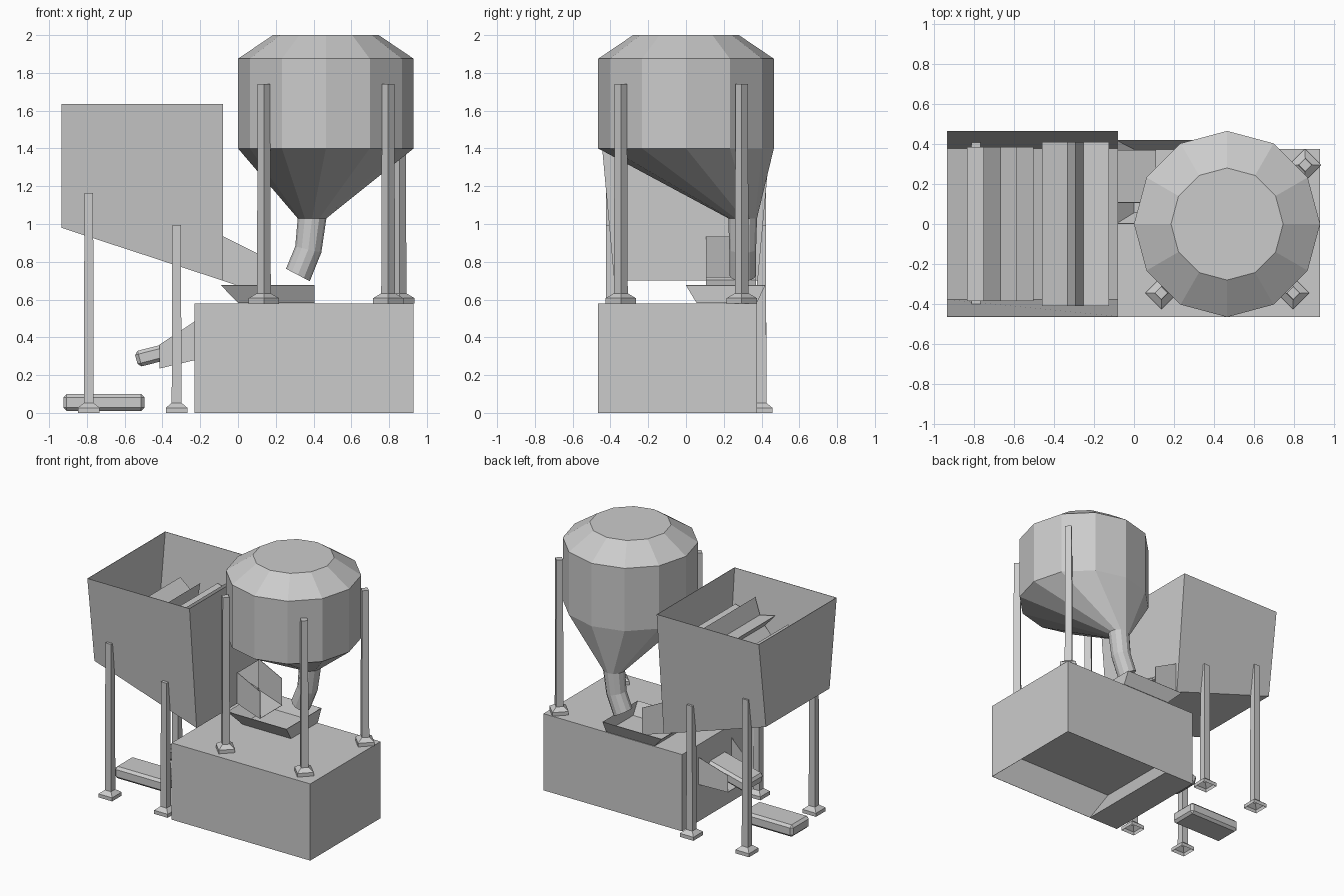
import bpy, bmesh, math
from mathutils import Vector, Matrix

cube = bpy.data.objects.get("Cube")
if cube:
    bpy.data.objects.remove(cube, do_unlink=True)

metal = bpy.data.materials.new("grey_metal")
metal.use_nodes = True
GREY = (0.6, 0.6, 0.6, 1)
metal.diffuse_color = GREY
metal.node_tree.nodes["Principled BSDF"].inputs["Base Color"].default_value = GREY


def finish(name, bm, thickness=0):
    bmesh.ops.recalc_face_normals(bm, faces=bm.faces)
    mesh = bpy.data.meshes.new(name)
    bm.to_mesh(mesh)
    bm.free()
    mesh.materials.append(metal)
    obj = bpy.data.objects.new(name, mesh)
    bpy.context.collection.objects.link(obj)
    if thickness:
        mod = obj.modifiers.new("sheet", "SOLIDIFY")
        mod.thickness = thickness
        mod.offset = -1
    return obj


def loft(name, rings, cap_start=True, cap_end=True, thickness=0):
    """Skin a list of point rings, with optional end caps."""
    bm = bmesh.new()
    loops = [[bm.verts.new(p) for p in ring] for ring in rings]
    for a, b in zip(loops, loops[1:]):
        n = len(a)
        for i in range(n):
            bm.faces.new((a[i], a[(i + 1) % n], b[(i + 1) % n], b[i]))
    if cap_start:
        bm.faces.new(loops[0][::-1])
    if cap_end:
        bm.faces.new(loops[-1])
    return finish(name, bm, thickness)


def circle(center, radius, tilt=0, sides=12):
    turn = Matrix.Rotation(tilt, 3, "Y")
    steps = [2 * math.pi * i / sides for i in range(sides)]
    return [Vector(center) + turn @ Vector((radius * math.cos(t), radius * math.sin(t), 0))
            for t in steps]


def rect(x0, x1, y0, y1, z0, z1=None):
    """Rectangle in plan; its height may differ between the x ends."""
    z1 = z0 if z1 is None else z1
    return [(x0, y0, z0), (x1, y0, z1), (x1, y1, z1), (x0, y1, z0)]


def trough(name, sections):
    """Open-topped sheet channel through (x, y0, y1, low, top) sections."""
    bm = bmesh.new()
    ends = [[bm.verts.new(p) for p in ((x, y0, top), (x, y0, low), (x, y1, low), (x, y1, top))]
            for x, y0, y1, low, top in sections]
    for i in range(3):
        bm.faces.new((ends[0][i], ends[0][i + 1], ends[1][i + 1], ends[1][i]))
    return finish(name, bm, 0.004)


def slab(name, size, center, tilt=0, bevel=0.018):
    """Box with chamfered edges."""
    bm = bmesh.new()
    bmesh.ops.create_cube(bm, size=1)
    bmesh.ops.scale(bm, vec=size, verts=bm.verts)
    if bevel:
        bmesh.ops.bevel(bm, geom=bm.edges[:], offset=bevel, segments=1, affect="EDGES")
    bm.transform(Matrix.Translation(center) @ Matrix.Rotation(tilt, 4, "Y"))
    return finish(name, bm)


def leg(name, x, y, base, top, angle=0):
    """Square post on a flared, hollow foot."""
    def square(half, z):
        r = half * math.sqrt(2)
        return [(x + r * math.cos(angle + math.pi / 4 + i * math.pi / 2),
                 y + r * math.sin(angle + math.pi / 4 + i * math.pi / 2), z) for i in range(4)]
    loft(name, [square(0.057, base), square(0.057, base + 0.027),
                square(0.026, base + 0.053), square(0.023, top)], cap_start=False)


def star_roller(name, x, z, half_length, outer, inner, start):
    """Six-pointed star prism lying along y."""
    def ring(y):
        return [(x + r * math.cos(t), y, z + r * math.sin(t))
                for r, t in ((inner if i % 2 else outer, start + i * math.pi / 6)
                             for i in range(12))]
    loft(name, [ring(-half_length), ring(half_length)])


# Base cabinet with a recess open at the underside
loft("base_cabinet", [rect(-0.146, 0.928, -0.463, 0.373, 0.245), rect(0.02, 0.928, -0.463, 0.373, 0),
                      rect(-0.23, 0.93, -0.465, 0.375, 0), rect(-0.23, 0.93, -0.465, 0.375, 0.58)])

# Silo with an off-centre cone
CX = 0.465
loft("silo", [circle((0.392, 0.30, 1.03), 0.076), circle((CX, 0, 1.40), 0.465),
              circle((CX, 0, 1.875), 0.465), circle((CX, 0, 2.0), 0.28)], cap_start=False)

# Bent spout below the cone
loft("silo_spout", [circle((0.317, 0.30, 0.73), 0.071, 0.48), circle((0.372, 0.30, 0.865), 0.071, 0.24),
                    circle((0.392, 0.30, 1.03), 0.076)], cap_end=False)

# Silo legs
for name, x, y in (("silo_leg_front_right", 0.137, -0.345),
                   ("silo_leg_front_left", 0.795, -0.345),
                   ("silo_leg_back_left", 0.855, 0.295)):
    leg(name, x, y, 0.58, 1.742, math.pi / 4)

# Feed hopper with a sloping floor and an outlet cut in its end wall
hopper = loft("feed_hopper", [rect(-0.935, -0.08, -0.38, 0.38, 0.98, 0.70),
                              rect(-0.935, -0.08, -0.465, 0.465, 1.635)],
              cap_end=False, thickness=0.005)
cutter = slab("outlet_cutter", (0.08, 0.255, 0.21), (-0.08, 0.235, 0.825), bevel=0)
cutter.hide_render = True
cutter.hide_viewport = True
cut = hopper.modifiers.new("outlet", "BOOLEAN")
cut.operation = "DIFFERENCE"
cut.object = cutter

# Hopper legs
for side, y in (("front", -0.4), ("back", 0.4)):
    leg("hopper_outer_leg_" + side, -0.79, y, 0, 1.165)
    leg("hopper_inner_leg_" + side, -0.325, y, 0, 0.995)

# Crushing rollers inside the hopper
star_roller("outer_roller", -0.668, 1.225, 0.385, 0.167, 0.075, 0)
star_roller("inner_roller", -0.292, 1.295, 0.41, 0.193, 0.08, math.pi / 6)

# Open channel from the hopper to the tray
trough("hopper_channel", [(-0.08, 0.105, 0.37, 0.70, 0.935), (0.11, 0.105, 0.37, 0.635, 0.84)])

# Receiving tray with flared walls
loft("receiving_tray", [rect(0, 0.405, 0.055, 0.375, 0.583), rect(-0.09, 0.405, 0, 0.42, 0.675)],
     cap_end=False, thickness=0.004)

# Side outlet trough, the conveyor lying in it, and the matching floor conveyor
trough("outlet_trough", [(-0.225, -0.22, 0.18, 0.28, 0.487), (-0.415, -0.17, 0.09, 0.235, 0.362)])
slab("outlet_conveyor", (0.42, 0.21, 0.085), (-0.335, -0.05, 0.335), -0.25)
slab("floor_conveyor", (0.43, 0.215, 0.09), (-0.71, -0.055, 0.055))
